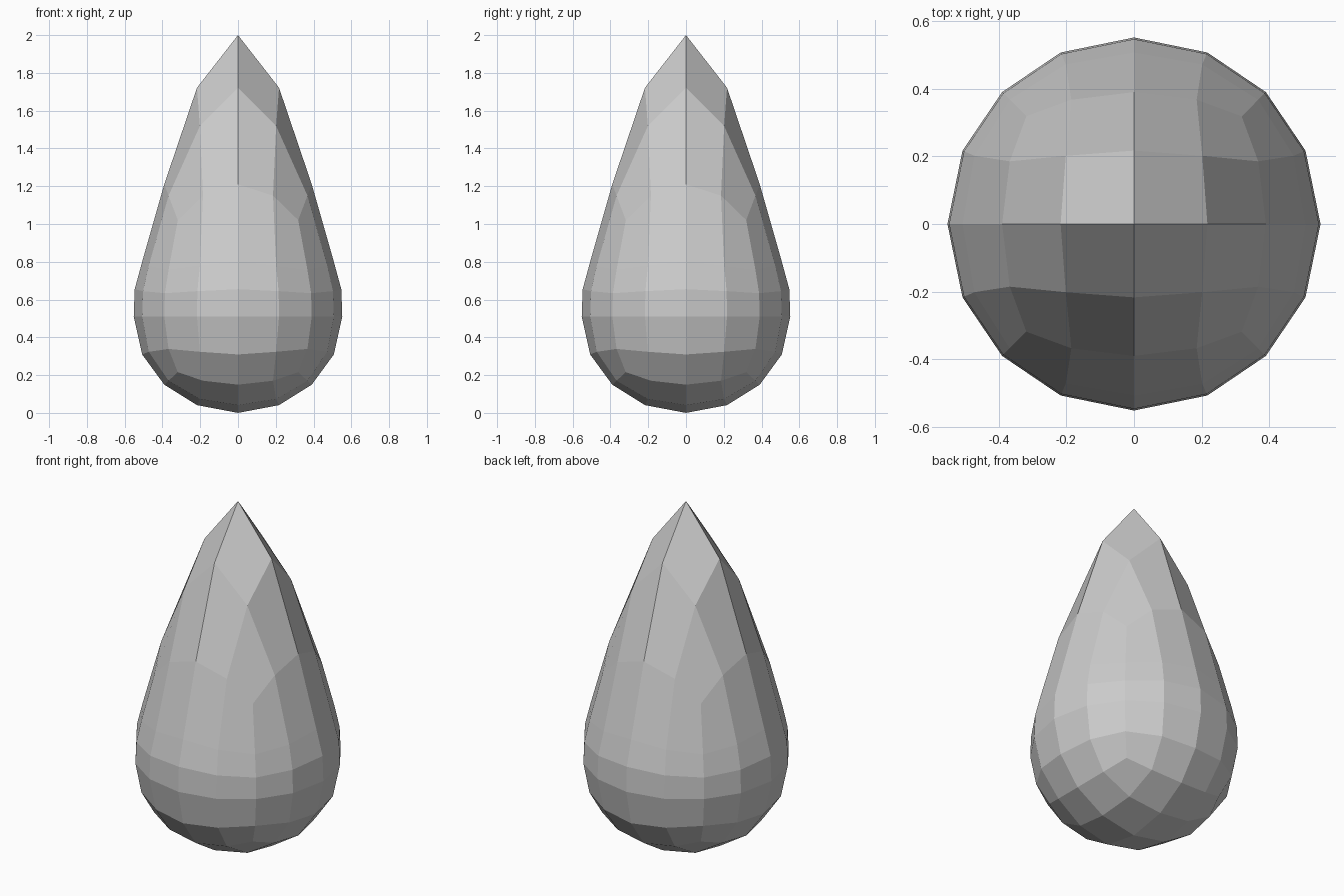
import bpy, bmesh
from mathutils import Vector

if "Cube" in bpy.data.objects:
    bpy.data.objects.remove(bpy.data.objects["Cube"])

RADIUS = 0.552
EQUATOR = 0.51
# height of the stretched upper half against sphere height (0 equator, 1 pole)
PROFILE = [(0, EQUATOR), (0.394, 0.80), (0.577, 1.02), (0.707, 1.21),
           (0.853, 1.51), (0.919, 1.72), (1.0, 2.0)]


def height(s):
    if s <= 0:
        return EQUATOR * (1 + s)
    for (a, za), (b, zb) in zip(PROFILE, PROFILE[1:]):
        if s <= b:
            return za + (zb - za) * (s - a) / (b - a)
    return PROFILE[-1][1]


# Rounded cube base
bpy.ops.mesh.primitive_cube_add(size=2)
drop = bpy.context.object
drop.name = drop.data.name = "teardrop"
sub = drop.modifiers.new("round", 'SUBSURF')
sub.levels = 2
sub.use_limit_surface = False
bpy.ops.object.modifier_apply(modifier=sub.name)

bm = bmesh.new()
bm.from_mesh(drop.data)

# Find the row of upright edges just above the equator
for v in bm.verts:
    v.co.normalize()
row = [e for e in bm.edges
       if min(abs(v.co.z) for v in e.verts) < 0.01
       and max(v.co.z for v in e.verts) > 0.1]

# Stretch the sphere into a drop
for v in bm.verts:
    s = v.co.z
    v.co = Vector((v.co.x * RADIUS, v.co.y * RADIUS, height(s)))

# Extra loop above the equator, bulged out slightly
bmesh.ops.subdivide_edges(bm, edges=row, cuts=1, use_grid_fill=True)
for v in bm.verts:
    if 0.56 < v.co.z < 0.70:
        k = 0.547 / v.co.xy.length
        v.co.x *= k
        v.co.y *= k

bmesh.ops.recalc_face_normals(bm, faces=bm.faces)
for f in bm.faces:
    f.smooth = False
bm.to_mesh(drop.data)
bm.free()
